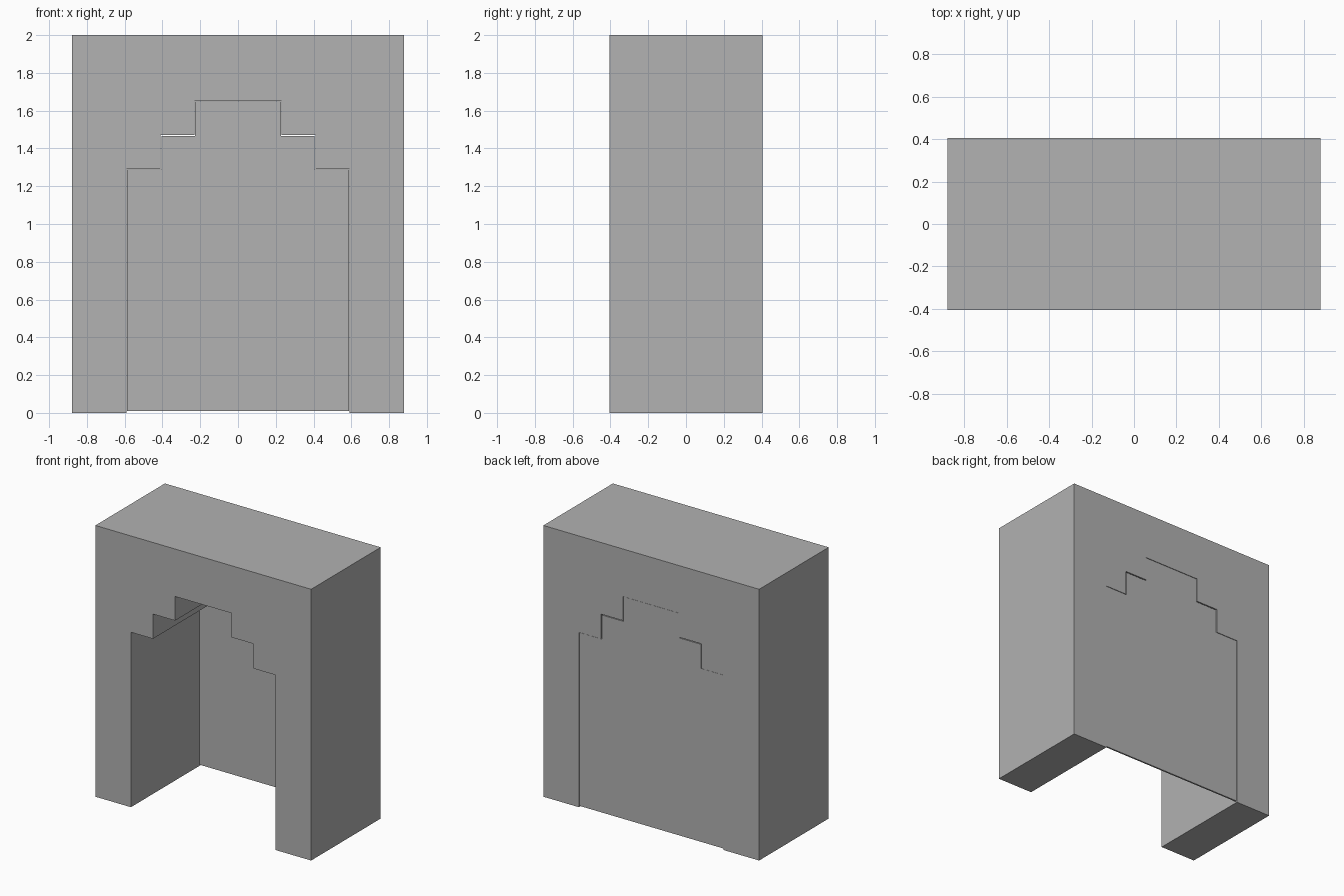
import bpy
import bmesh

cube = bpy.data.objects.get("Cube")
if cube:
    bpy.data.objects.remove(cube, do_unlink=True)

# One plain grey for everything
grey = bpy.data.materials.new("stone_grey")
grey.use_nodes = True
colour = (0.445, 0.445, 0.445, 1)
grey.diffuse_color = colour
grey.node_tree.nodes["Principled BSDF"].inputs["Base Color"].default_value = colour

HALF_WIDTH, HEIGHT, FRONT, BACK = 0.88, 2.0, -0.405, 0.405


def mirrored(half):
    """Complete a right-hand outline with its mirror image."""
    return half + [(-x, z) for x, z in reversed(half)]


def extrude_profile(name, outline, y0, y1):
    """Extrude an x-z outline from y0 to y1."""
    bm = bmesh.new()
    face = bm.faces.new([bm.verts.new((x, y0, z)) for x, z in outline])
    result = bmesh.ops.extrude_face_region(bm, geom=[face])
    moved = [v for v in result["geom"] if isinstance(v, bmesh.types.BMVert)]
    bmesh.ops.translate(bm, verts=moved, vec=(0, y1 - y0, 0))
    bmesh.ops.recalc_face_normals(bm, faces=bm.faces)
    mesh = bpy.data.meshes.new(name)
    bm.to_mesh(mesh)
    bm.free()
    mesh.materials.append(grey)
    obj = bpy.data.objects.new(name, mesh)
    bpy.context.collection.objects.link(obj)
    return obj


# Block with a stepped doorway running through it
opening = [(0.59, 0), (0.59, 1.29), (0.41, 1.29),
           (0.41, 1.472), (0.23, 1.472), (0.23, 1.65)]
outer = [(-HALF_WIDTH, 0), (-HALF_WIDTH, HEIGHT), (HALF_WIDTH, HEIGHT), (HALF_WIDTH, 0)]
extrude_profile("stepped_archway", mirrored(opening) + outer, FRONT, BACK)

# Thin panel closing the doorway at the back, with a hairline gap at the middle step
gap = 0.006
panel = [(0.588, 0.01), (0.588, 1.288), (0.41 - gap, 1.288),
         (0.41 - gap, 1.472 - gap), (0.228, 1.472 - gap), (0.228, 1.648)]
extrude_profile("back_panel", mirrored(panel), BACK - 0.014, BACK - 0.002)
